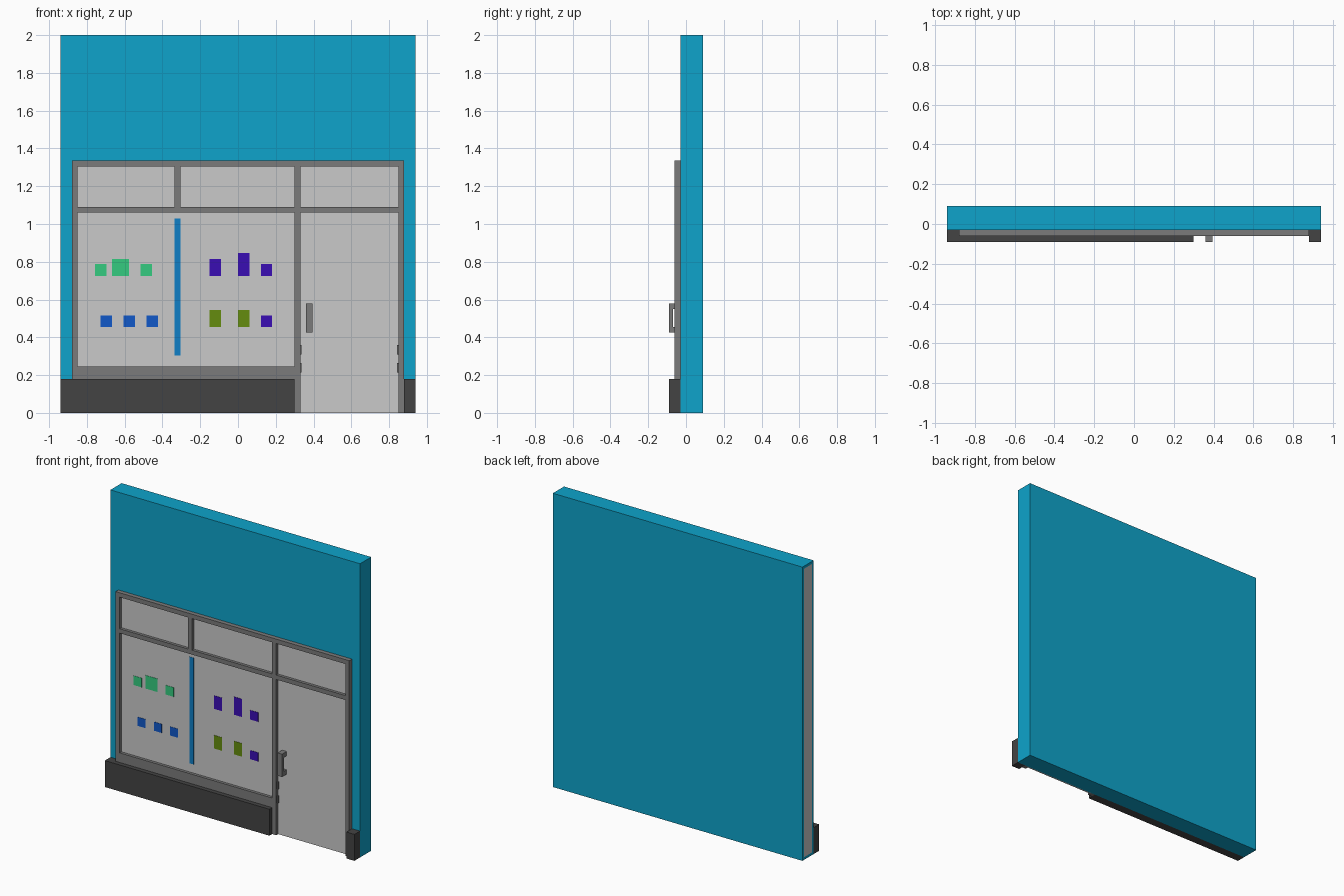
import bpy, bmesh

if "Cube" in bpy.data.objects:
    bpy.data.objects.remove(bpy.data.objects["Cube"])


def material(name, hex_code):
    """Flat colour from an sRGB hex code, stored as linear values."""
    def lin(i):
        c = int(hex_code[i:i + 2], 16) / 255
        return c / 12.92 if c <= 0.04045 else ((c + 0.055) / 1.055) ** 2.4
    m = bpy.data.materials.new(name)
    m.diffuse_color = (lin(0), lin(2), lin(4), 1)
    m.use_nodes = True
    m.node_tree.nodes["Principled BSDF"].inputs["Base Color"].default_value = m.diffuse_color
    return m


TEAL = material("teal_wall", "0ea4cb")
DARK = material("dark_plinth", "444444")
GREY = material("grey_frame", "7b7b7b")
GLASS = material("light_glass", "cacaca")
GREEN = material("green_goods", "35cb80")
BLUE = material("blue_goods", "1158c8")
SKY = material("blue_divider", "0f7fc6")
PURPLE = material("purple_goods", "3a0db3")
OLIVE = material("olive_goods", "658c0e")


def boxes(name, mat, parts):
    """One object made of boxes given as (x0, x1, y0, y1, z0, z1)."""
    bm = bmesh.new()
    for x0, x1, y0, y1, z0, z1 in parts:
        for v in bmesh.ops.create_cube(bm, size=1)["verts"]:
            v.co = (x0 + (v.co.x + 0.5) * (x1 - x0),
                    y0 + (v.co.y + 0.5) * (y1 - y0),
                    z0 + (v.co.z + 0.5) * (z1 - z0))
    me = bpy.data.meshes.new(name)
    bm.to_mesh(me)
    bm.free()
    me.materials.append(mat)
    ob = bpy.data.objects.new(name, me)
    bpy.context.collection.objects.link(ob)
    return ob


WALL_Y, GLASS_Y, FRAME_Y, FRONT_Y = -0.03, -0.04, -0.06, -0.09

# Wall slab, with a pale panel inset in its left end
wall = boxes("wall", TEAL, [(-0.94, 0.94, WALL_Y, 0.09, 0, 2)])
wall.data.materials.append(GLASS)
bm = bmesh.new()
bm.from_mesh(wall.data)
bm.normal_update()
left = [f for f in bm.faces if f.normal.x < -0.9]
bmesh.ops.inset_region(bm, faces=left, thickness=0.025)
left[0].material_index = 1
bm.to_mesh(wall.data)
bm.free()

# Stone plinth on both sides of the door
boxes("left_plinth", DARK, [(-0.94, 0.30, FRONT_Y, WALL_Y, 0, 0.18)])
boxes("right_plinth", DARK, [(0.88, 0.94, FRONT_Y, WALL_Y, 0, 0.18)])


# Frame posts and rails
def bar(name, x0, x1, z0, z1):
    boxes(name, GREY, [(x0, x1, FRAME_Y, WALL_Y, z0, z1)])


bar("left_post", -0.88, -0.85, 0.18, 1.305)
bar("door_post", 0.30, 0.33, 0, 1.305)
bar("right_post", 0.85, 0.88, 0, 1.305)
bar("top_rail", -0.88, 0.88, 1.305, 1.335)
bar("window_transom", -0.85, 0.30, 1.06, 1.09)
bar("door_transom", 0.33, 0.85, 1.06, 1.09)
bar("window_sill", -0.85, 0.30, 0.18, 0.245)
bar("upper_mullion", -0.335, -0.305, 1.09, 1.305)

# Glass panes and door leaf
for name, x0, x1, z0, z1 in (("left_fanlight", -0.85, -0.335, 1.09, 1.305),
                             ("middle_fanlight", -0.305, 0.30, 1.09, 1.305),
                             ("door_fanlight", 0.33, 0.85, 1.09, 1.305),
                             ("shop_window", -0.85, 0.30, 0.245, 1.06),
                             ("door", 0.33, 0.85, 0, 1.06)):
    boxes(name, GLASS, [(x0, x1, GLASS_Y, WALL_Y, z0, z1)])

# Door handle: bar on two standoffs
boxes("door_handle", GREY, [(0.36, 0.395, FRONT_Y, -0.068, 0.425, 0.58),
                            (0.36, 0.395, -0.068, GLASS_Y, 0.425, 0.455),
                            (0.36, 0.395, -0.068, GLASS_Y, 0.55, 0.58)])

# Small hinges on the door edges
boxes("door_hinges", GREY, [(x, x + 0.007, -0.05, GLASS_Y, z, z + 0.05)
                            for x in (0.33, 0.843) for z in (0.215, 0.31)])


# Painted window display: thin plates on the glass
def plates(name, mat, rects):
    boxes(name, mat, [(x, x + w, GLASS_Y - 0.002, GLASS_Y, z, z + h)
                      for x, w, z, h in rects])


HIGH, LOW, S = 0.725, 0.455, 0.06
plates("display_divider", SKY, [(-0.335, 0.03, 0.305, 0.725)])
plates("green_display", GREEN, [(-0.757, S, HIGH, S + 0.003),
                                (-0.667, 0.09, HIGH, 0.09),
                                (-0.515, S, HIGH, S + 0.003)])
plates("blue_display", BLUE, [(x, S, LOW, S) for x in (-0.727, -0.605, -0.484)])
plates("purple_display", PURPLE, [(-0.151, S, HIGH, 0.09), (0, S, HIGH, 0.122),
                                  (0.121, S, HIGH, S + 0.003), (0.121, S, LOW, S)])
plates("olive_display", OLIVE, [(-0.151, S, LOW, 0.09), (0, S, LOW, 0.09)])
